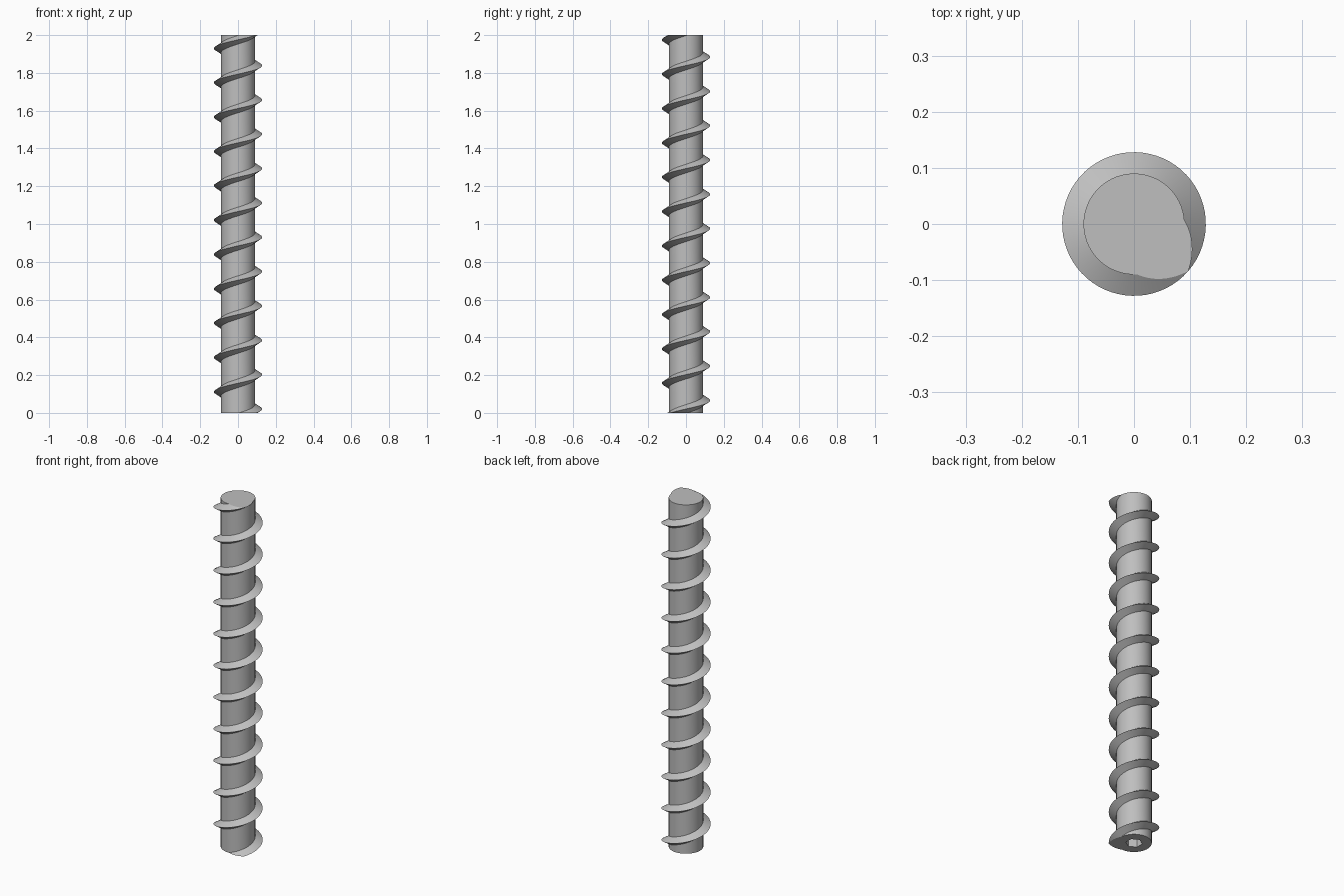
import bpy, bmesh
from math import tau, cos, sin, radians

old = bpy.data.objects.get("Cube")
if old:
    bpy.data.objects.remove(old, do_unlink=True)

LENGTH = 2.0
TURNS = 11
PITCH = LENGTH / TURNS
CORE_R, CREST_R = 0.09, 0.128
HALF_ROOT = 0.023
START = radians(-41)      # angle of the thread crest at both ends
STEPS = 64                # segments per turn

# Plain steel colour
steel = bpy.data.materials.new("grey steel")
steel.use_nodes = True
colour = (0.52, 0.52, 0.52, 1)
steel.diffuse_color = colour
steel.node_tree.nodes["Principled BSDF"].inputs["Base Color"].default_value = colour

# Threaded rod: one thread profile swept along a helix as a continuous skin
profile = [(CORE_R, -HALF_ROOT), (CREST_R, 0), (CORE_R, HALF_ROOT),
           (CORE_R, PITCH - HALF_ROOT)]
bm = bmesh.new()
previous = None
for i in range(-2 * STEPS, (TURNS + 2) * STEPS + 1):
    a = START + tau * i / STEPS
    z = PITCH * i / STEPS
    row = [bm.verts.new((r * cos(a), r * sin(a), z + dz)) for r, dz in profile]
    if previous:
        for k in range(len(profile) - 1):
            bm.faces.new((previous[k], row[k], row[k + 1], previous[k + 1]))
    previous = row
bmesh.ops.remove_doubles(bm, verts=bm.verts, dist=0.0001)

# Trim both ends flat and cap them
for height, direction in ((0, -1), (LENGTH, 1)):
    bmesh.ops.bisect_plane(bm, geom=bm.verts[:] + bm.edges[:] + bm.faces[:],
                           dist=0.00001, plane_co=(0, 0, height),
                           plane_no=(0, 0, direction), clear_outer=True)
bmesh.ops.holes_fill(bm, edges=[e for e in bm.edges if e.is_boundary], sides=0)
bmesh.ops.recalc_face_normals(bm, faces=bm.faces)
mesh = bpy.data.meshes.new("threaded_rod")
bm.to_mesh(mesh)
bm.free()
mesh.materials.append(steel)
rod = bpy.data.objects.new("threaded_rod", mesh)
bpy.context.collection.objects.link(rod)

# Six-sided drive socket in the bottom end
bpy.ops.mesh.primitive_cylinder_add(vertices=6, radius=0.043, depth=0.4)
cutter = bpy.context.object
cutter.name = "socket_cutter"
cutter.data.materials.append(steel)
cutter.hide_render = True
socket = rod.modifiers.new("socket", "BOOLEAN")
socket.operation = "DIFFERENCE"
socket.solver = "EXACT"
socket.object = cutter

bpy.ops.object.select_all(action="DESELECT")
rod.select_set(True)
bpy.context.view_layer.objects.active = rod
bpy.ops.object.modifier_apply(modifier=socket.name)
bpy.data.objects.remove(cutter, do_unlink=True)
bpy.ops.object.shade_smooth_by_angle(angle=radians(25))
